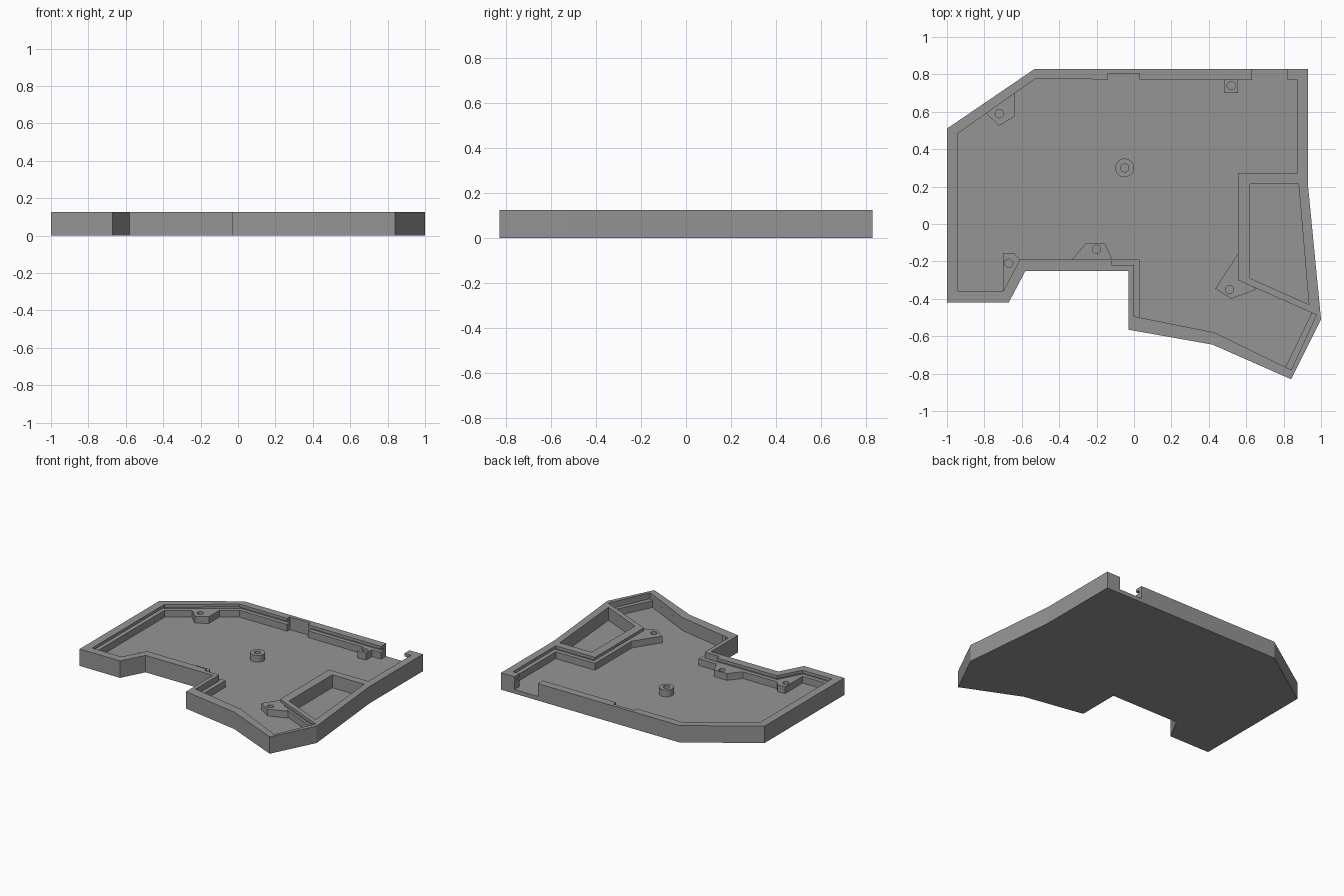
import bpy, bmesh, math

if "Cube" in bpy.data.objects:
    bpy.data.objects.remove(bpy.data.objects["Cube"])

H, FLOOR, SHELF, LIP = 0.125, 0.03, 0.08, 0.103

grey = bpy.data.materials.new("mid_grey")
grey.diffuse_color = (0.3, 0.3, 0.3, 1)
grey.use_nodes = True
grey.node_tree.nodes["Principled BSDF"].inputs["Base Color"].default_value = grey.diffuse_color


def prism(name, pts, z0, z1):
    """Extrude a 2D outline between two heights."""
    bm = bmesh.new()
    face = bm.faces.new([bm.verts.new((x, y, z0)) for x, y in pts])
    ext = bmesh.ops.extrude_face_region(bm, geom=[face])
    for v in ext["geom"]:
        if isinstance(v, bmesh.types.BMVert):
            v.co.z = z1
    bmesh.ops.recalc_face_normals(bm, faces=bm.faces)
    mesh = bpy.data.meshes.new(name)
    bm.to_mesh(mesh)
    bm.free()
    mesh.materials.append(grey)
    ob = bpy.data.objects.new(name, mesh)
    bpy.context.collection.objects.link(ob)
    return ob


def circle(x, y, r, n=32):
    return [(x + r * math.cos(2 * math.pi * i / n),
             y + r * math.sin(2 * math.pi * i / n)) for i in range(n)]


def box(x0, x1, y0, y1):
    return [(x0, y0), (x1, y0), (x1, y1), (x0, y1)]


def cut(ob, pts, z0, z1=0.2):
    """Subtract a prism and discard the cutter."""
    cutter = prism("cutter", pts, z0, z1)
    cutter.hide_render = True
    mod = ob.modifiers.new("cut", "BOOLEAN")
    mod.operation, mod.solver, mod.object = "DIFFERENCE", "EXACT", cutter
    bpy.context.view_layer.objects.active = ob
    bpy.ops.object.modifier_apply(modifier=mod.name)
    bpy.data.objects.remove(cutter)


# Tray body
outline = [(-1, -0.42), (-0.67, -0.42), (-0.58, -0.25), (-0.03, -0.25),
           (-0.03, -0.565), (0.42, -0.645), (0.84, -0.83), (1, -0.51),
           (0.93, 0.21), (0.93, 0.83), (-0.53, 0.83), (-1, 0.51)]
tray = prism("tray", outline, 0, H)

# Main cavity
cut(tray, [(-0.94, -0.36), (-0.70, -0.36), (-0.61, -0.19), (0.03, -0.19),
           (0.03, -0.50), (0.43, -0.58), (0.81, -0.765), (0.95, -0.475),
           (0.555, -0.30), (0.555, 0.27), (0.875, 0.27), (0.875, 0.77),
           (-0.53, 0.775), (-0.94, 0.485)], FLOOR)

# Slot running around the inside of the walls
cut(tray, [(-0.97, -0.39), (-0.68, -0.39), (-0.59, -0.22), (0, -0.22),
           (0, -0.494), (0.43, -0.58), (0.84, -0.78), (0.975, -0.485),
           (0.96, -0.46), (0.585, -0.295), (0.585, 0.24), (0.905, 0.24),
           (0.905, 0.80), (-0.54, 0.805), (-0.97, 0.50)], SHELF, LIP)

# Places where the lip is cut back and the shelf is open
cut(tray, [(-0.12, -0.218), (0, -0.22), (0, -0.494), (0.05, -0.504),
           (0.05, -0.1), (-0.12, -0.1)], SHELF)
cut(tray, [(0.81, -0.765), (0.84, -0.78), (0.975, -0.485), (0.94, -0.472)],
    SHELF)

# Relief and opening in the back wall
cut(tray, box(-0.14, 0.03, 0.70, 0.805), FLOOR)
cut(tray, box(0.63, 0.82, 0.72, 0.9), FLOOR)

# Side pocket
cut(tray, [(0.62, -0.29), (0.935, -0.43), (0.88, 0.215), (0.62, 0.215)], FLOOR)

# Screw mounts: outline and hole centre
mounts = {
    "back_right_mount": ([(0.485, 0.70), (0.555, 0.70), (0.555, 0.79),
                          (0.485, 0.79)], (0.52, 0.74)),
    "back_left_mount": ([(-0.79, 0.59), (-0.72, 0.525), (-0.64, 0.575),
                         (-0.64, 0.71), (-0.80, 0.60)], (-0.72, 0.59)),
    "front_left_mount": ([(-0.70, -0.37), (-0.60, -0.20), (-0.61, -0.19),
                          (-0.64, -0.155), (-0.70, -0.155)], (-0.67, -0.21)),
    "front_mount": ([(-0.34, -0.20), (-0.12, -0.20), (-0.115, -0.19),
                     (-0.155, -0.105), (-0.26, -0.105)], (-0.20, -0.135)),
    "pocket_mount": ([(0.555, -0.16), (0.435, -0.345), (0.52, -0.40),
                      (0.655, -0.35), (0.60, -0.31), (0.57, -0.29)],
                     (0.51, -0.35)),
    "centre_post": (circle(-0.05, 0.30, 0.05), (-0.05, 0.30)),
}
for name, (pts, (x, y)) in mounts.items():
    mount = prism(name, pts, FLOOR - 0.01, SHELF)
    cut(mount, circle(x, y, 0.022), FLOOR)
    if name == "centre_post":
        mount.select_set(True)
        bpy.ops.object.shade_smooth_by_angle(angle=math.radians(30))
        mount.select_set(False)
